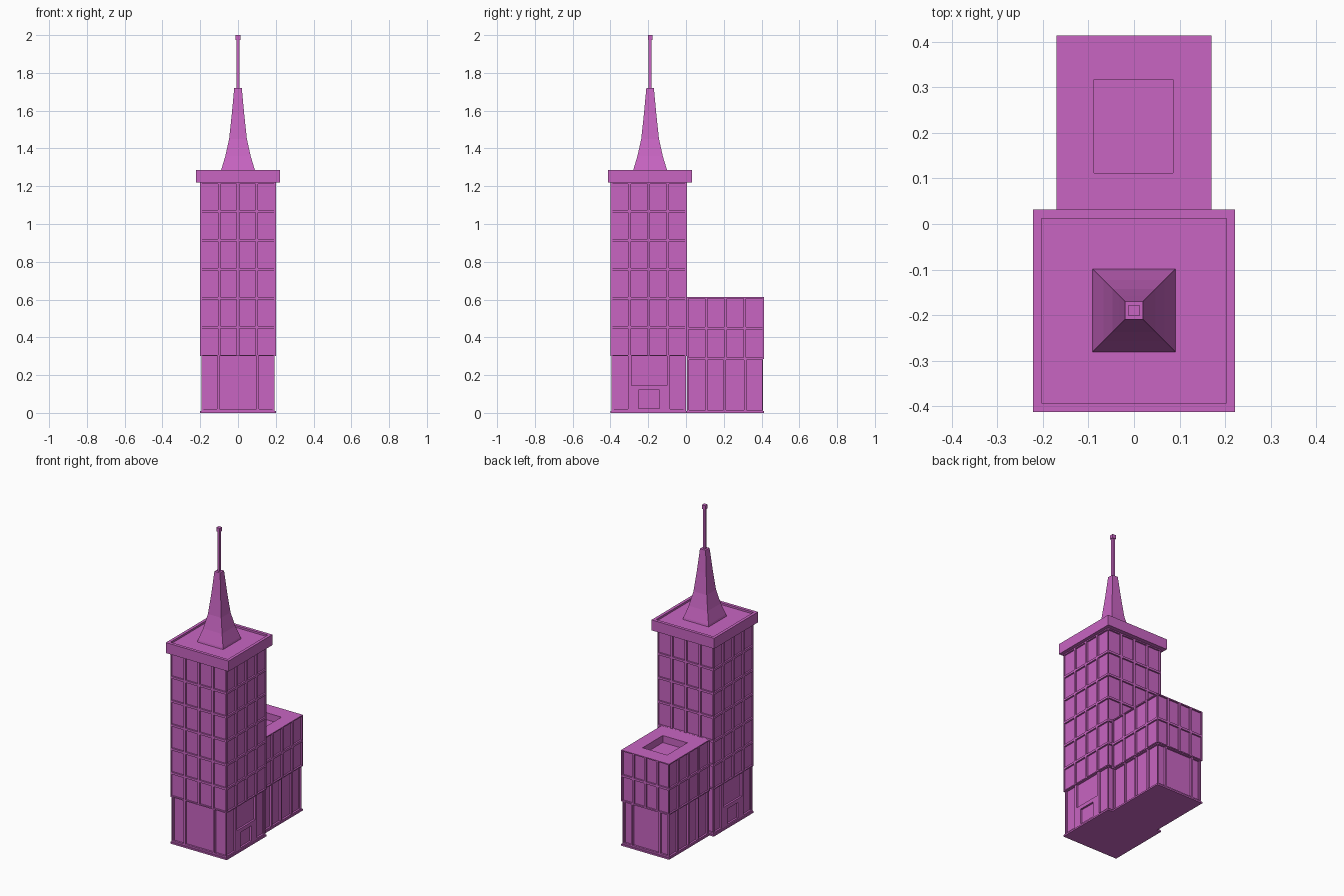
import bpy, bmesh
from mathutils import Vector as V

if "Cube" in bpy.data.objects:
    bpy.data.objects.remove(bpy.data.objects["Cube"])

mat = bpy.data.materials.new("magenta")
mat.diffuse_color = (0.58, 0.13, 0.54, 1)
mat.use_nodes = True
mat.node_tree.nodes["Principled BSDF"].inputs["Base Color"].default_value = mat.diffuse_color


def finish(name, bm):
    bmesh.ops.remove_doubles(bm, verts=bm.verts, dist=1e-5)
    me = bpy.data.meshes.new(name)
    bm.to_mesh(me)
    bm.free()
    me.materials.append(mat)
    ob = bpy.data.objects.new(name, me)
    bpy.context.collection.objects.link(ob)


def panel(bm, o, u, v, w, h, rects=(), depth=0.01):
    """Flat wall w x h with rectangular recesses (u0, u1, v0, v1)."""
    o, u, v = V(o), V(u), V(v)
    n = u.cross(v)

    def quad(*pts):
        bm.faces.new([bm.verts.new(o + u * a + v * b - n * d) for a, b, d in pts])

    us = sorted({0, w} | {a for r in rects for a in r[:2]})
    vs = sorted({0, h} | {b for r in rects for b in r[2:]})
    for a, b in zip(us, us[1:]):
        for c, d in zip(vs, vs[1:]):
            mu, mv = (a + b) / 2, (c + d) / 2
            if not any(r[0] < mu < r[1] and r[2] < mv < r[3] for r in rects):
                quad((a, c, 0), (b, c, 0), (b, d, 0), (a, d, 0))
    for a, b, c, d in rects:
        ring = [(a, c), (b, c), (b, d), (a, d)]
        quad(*[(*p, depth) for p in ring])
        for p, q in zip(ring, ring[1:] + ring[:1]):
            quad((*p, 0), (*q, 0), (*q, depth), (*p, depth))


def block(name, x, y, z, front=(), side=(), back=(), roof=(), depth=0.01, roof_depth=0.04):
    """Box whose walls and roof carry recesses; side is measured from the front on both flanks."""
    (x0, x1), (y0, y1), (z0, z1) = x, y, z
    w, l, h = x1 - x0, y1 - y0, z1 - z0
    flipped = [(l - b, l - a, c, d) for a, b, c, d in side]
    bm = bmesh.new()
    panel(bm, (x0, y0, z0), (1, 0, 0), (0, 0, 1), w, h, front, depth)
    panel(bm, (x1, y0, z0), (0, 1, 0), (0, 0, 1), l, h, side, depth)
    panel(bm, (x1, y1, z0), (-1, 0, 0), (0, 0, 1), w, h, back, depth)
    panel(bm, (x0, y1, z0), (0, -1, 0), (0, 0, 1), l, h, flipped, depth)
    panel(bm, (x0, y0, z1), (1, 0, 0), (0, 1, 0), w, l, roof, roof_depth)
    panel(bm, (x0, y1, z0), (1, 0, 0), (0, -1, 0), w, l)
    finish(name, bm)


def windows(w, h, cols, rows, gap=0.007):
    cw, rh = w / cols, h / rows
    return [(i * cw + gap, (i + 1) * cw - gap, j * rh + gap, (j + 1) * rh - gap)
            for i in range(cols) for j in range(rows)]


# tower: plinth, ground floor with bays, six window storeys
block("tower_plinth", (-.2, .2), (-.4, .005), (0, .01))
front_bays = [(.006, .083, .01, .29), (.097, .291, .01, .29), (.305, .382, .01, .29)]
side_bays = [(.006, .088, .01, .29), (.31, .385, .01, .29),
             (.105, .293, .135, .29), (.143, .253, .012, .11)]
block("tower_ground_floor", (-.194, .194), (-.394, -.001), (.01, .30),
      front_bays, side_bays, front_bays, depth=.012)
face = windows(.4, .92, 4, 6)
flank = windows(.405, .92, 4, 6)
block("tower_window_storeys", (-.2, .2), (-.4, .005), (.30, 1.22), face, flank, face)

# overhanging cornice with a shallow roof tray
block("cornice", (-.222, .222), (-.413, .032), (1.22, 1.287),
      roof=[(.019, .425, .02, .425)], roof_depth=.012)

# rear wing: plinth, ground floor, two window storeys, sunken roof well
block("wing_plinth", (-.17, .17), (.005, .414), (0, .01))
wing_back = [(.008, .06, .01, .27), (.072, .256, .01, .27), (.268, .32, .01, .27)]
wing_side = [(a, b, .004, .27) for a, b in ((.01, .098), (.11, .194), (.206, .303), (.315, .397))]
block("wing_ground_floor", (-.164, .164), (.005, .408), (.01, .285),
      (), wing_side, wing_back, depth=.012)
block("wing_window_storeys", (-.17, .17), (.005, .414), (.285, .613),
      (), windows(.409, .328, 4, 2), windows(.34, .328, 4, 2),
      roof=[(.082, .256, .107, .312)], roof_depth=.045)

# flared square spire
profile = [(1.27, .092), (1.287, .089), (1.36, .067), (1.45, .047), (1.58, .033), (1.72, .02)]
bm = bmesh.new()
rings = [[bm.verts.new((sx * r, -.19 + sy * r, z))
          for sx, sy in ((-1, -1), (1, -1), (1, 1), (-1, 1))] for z, r in profile]
for lo, hi in zip(rings, rings[1:]):
    for i in range(4):
        j = (i + 1) % 4
        bm.faces.new((lo[i], lo[j], hi[j], hi[i]))
bm.faces.new(rings[-1])
bm.faces.new(rings[0][::-1])
finish("spire", bm)

# mast and its cap
block("mast", (-.008, .008), (-.198, -.182), (1.72, 1.98))
block("mast_cap", (-.012, .012), (-.202, -.178), (1.975, 2.0))
